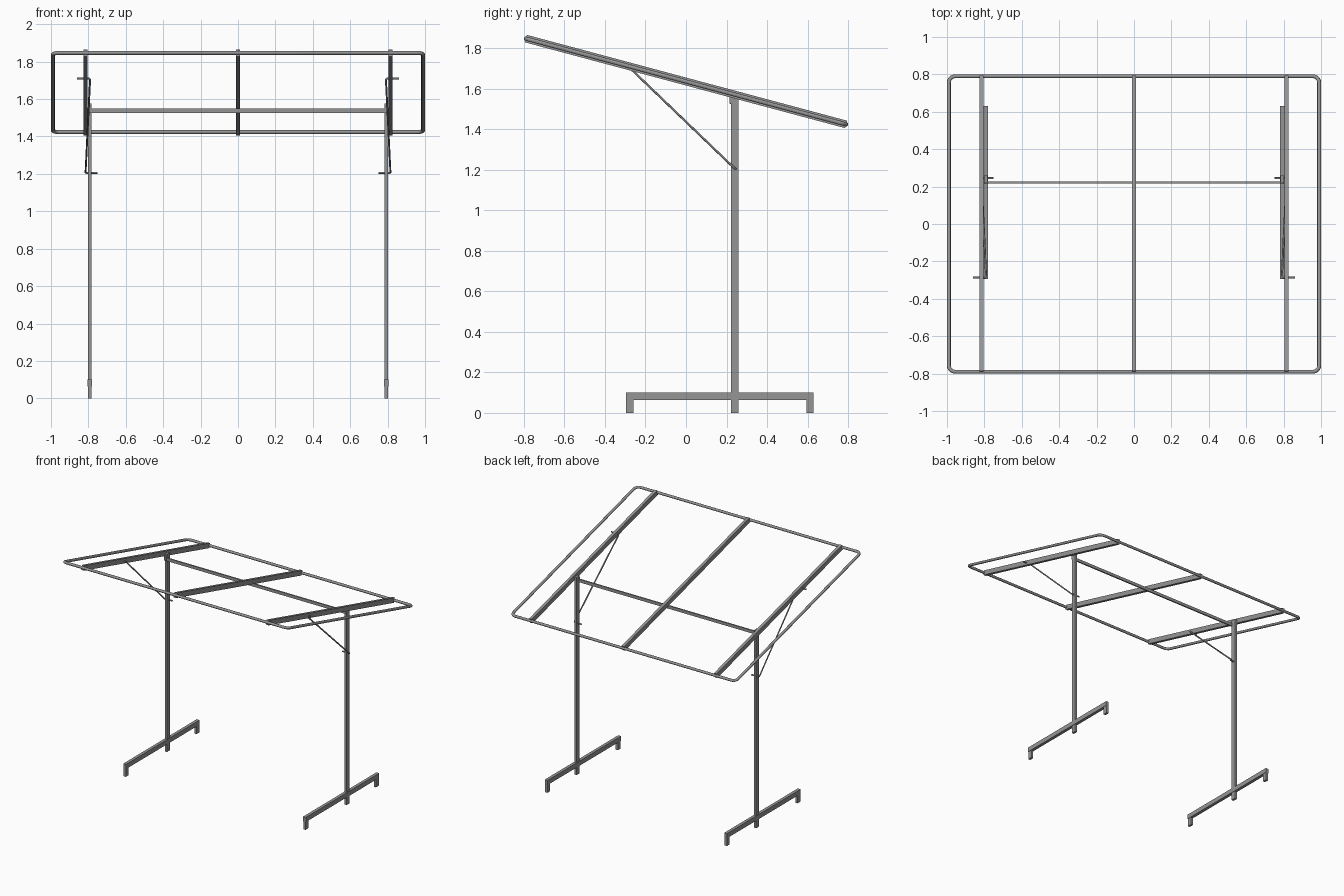
import bpy, bmesh, math
from mathutils import Vector, Matrix

if "Cube" in bpy.data.objects:
    bpy.data.objects.remove(bpy.data.objects["Cube"])

steel = bpy.data.materials.new("grey steel")
steel.diffuse_color = (0.30, 0.30, 0.30, 1)
steel.use_nodes = True
steel.node_tree.nodes["Principled BSDF"].inputs["Base Color"].default_value = steel.diffuse_color

TILT = math.radians(-15)
MID_Z = 1.635                      # height of the tilted frame at y = 0
HALF_Y = 0.79 / math.cos(TILT)     # half length measured along the slope
TILT_M = Matrix.Translation((0, 0, MID_Z)) @ Matrix.Rotation(TILT, 4, 'X')


def finish(name, mesh):
    mesh.materials.append(steel)
    ob = bpy.data.objects.new(name, mesh)
    bpy.context.collection.objects.link(ob)
    return ob


def box(name, lo, hi, matrix=Matrix()):
    lo, hi = Vector(lo), Vector(hi)
    bm = bmesh.new()
    bmesh.ops.create_cube(bm, size=1)
    bm.transform(matrix @ Matrix.Translation((lo + hi) / 2)
                 @ Matrix.Diagonal((*(hi - lo), 1)))
    me = bpy.data.meshes.new(name)
    bm.to_mesh(me)
    bm.free()
    return finish(name, me)


def tube(name, points, radius, cyclic=False, matrix=Matrix(), res=3):
    cu = bpy.data.curves.new(name, 'CURVE')
    cu.dimensions = '3D'
    cu.bevel_depth = radius
    cu.bevel_resolution = res
    cu.use_fill_caps = True
    sp = cu.splines.new('POLY')
    sp.points.add(len(points) - 1)
    for p, co in zip(sp.points, points):
        p.co = (*(matrix @ Vector(co)), 1)
    sp.use_cyclic_u = cyclic
    tmp = bpy.data.objects.new(name + "_path", cu)
    bpy.context.collection.objects.link(tmp)
    bpy.context.view_layer.update()
    me = bpy.data.meshes.new_from_object(tmp)
    bpy.data.objects.remove(tmp)
    me.materials.clear()
    ob = finish(name, me)
    for poly in me.polygons:
        poly.use_smooth = len(poly.vertices) == 4
    return ob


# Tilted outer frame: round tube with rounded corners
R = 0.035
outline = []
for i, (sx, sy) in enumerate([(1, 1), (-1, 1), (-1, -1), (1, -1)]):
    for k in range(7):
        a = math.radians(90 * i + 15 * k)
        outline.append((sx * (0.99 - R) + R * math.cos(a),
                        sy * (HALF_Y - R) + R * math.sin(a), 0))
tube("outer_frame", outline, 0.0105, True, TILT_M)

# Three flat rails along the slope
for name, x in (("left_rail", -0.815), ("middle_rail", 0), ("right_rail", 0.815)):
    box(name, (x - 0.0115, -HALF_Y, -0.019), (x + 0.0115, HALF_Y, 0.019), TILT_M)

# Cross bar between the posts
box("cross_bar", (-0.785, 0.217, 1.525), (0.785, 0.228, 1.549))

for side, s in (("left", -1), ("right", 1)):
    def side_box(name, half, y0, y1, z0, z1):
        x = 0.792 * s
        box(f"{side}_{name}", (x - half, y0, z0), (x + half, y1, z1))

    # Post and its bracket at the cross bar
    side_box("post", 0.0095, 0.223, 0.260, 0, 1.575)
    side_box("bar_bracket", 0.009, 0.214, 0.240, 1.527, 1.560)
    # Foot: long bar with a short leg at each end
    side_box("foot_bar", 0.0125, -0.295, 0.63, 0.063, 0.10)
    side_box("foot_leg_front", 0.0095, -0.295, -0.259, 0, 0.07)
    side_box("foot_leg_back", 0.0095, 0.594, 0.63, 0, 0.07)
    # Diagonal brace rod with bent ends through the post and the rail
    tube(f"{side}_brace", [(s * 0.75, 0.245, 1.205), (s * 0.808, 0.245, 1.205),
                           (s * 0.815, 0.238, 1.208), (s * 0.791, -0.278, 1.703),
                           (s * 0.797, -0.287, 1.71), (s * 0.86, -0.287, 1.71)],
         0.0055, res=2)
